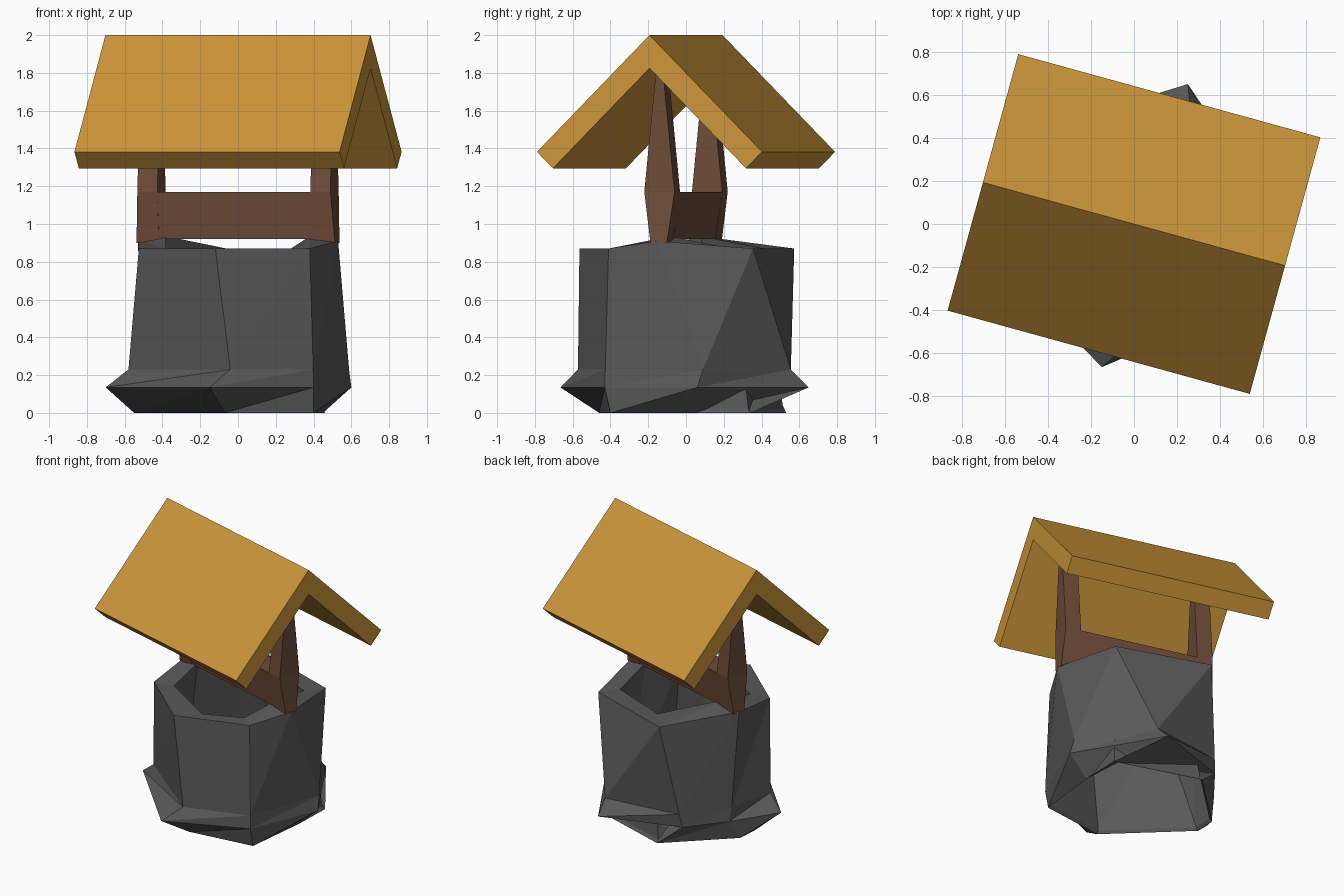
import bpy, bmesh, math
from mathutils import Matrix

if "Cube" in bpy.data.objects:
    bpy.data.objects.remove(bpy.data.objects["Cube"])


def material(name, rgb):
    m = bpy.data.materials.new(name)
    m.diffuse_color = (*rgb, 1)
    m.use_nodes = True
    m.node_tree.nodes["Principled BSDF"].inputs["Base Color"].default_value = m.diffuse_color
    return m


GOLD = material("golden roof", (0.61, 0.305, 0.042))
WOOD = material("brown wood", (0.155, 0.072, 0.04))
STONE = material("grey stone", (0.10, 0.10, 0.10))
TURN = Matrix.Rotation(math.radians(-15.4), 4, 'Z')


def loft(name, rings, mat, closed=False, turn=True):
    """Skin rings of equal count; cap the ends, or close into a tube."""
    bm = bmesh.new()
    vs = [[bm.verts.new(p) for p in ring] for ring in rings]
    n = len(rings[0])
    pairs = list(zip(vs, vs[1:]))
    for a, b in pairs + ([(vs[-1], vs[0])] if closed else []):
        for i in range(n):
            j = (i + 1) % n
            if closed:
                bm.faces.new((a[i], a[j], b[j]))
                bm.faces.new((a[i], b[j], b[i]))
            else:
                bm.faces.new((a[i], a[j], b[j], b[i]))
    if not closed:
        bm.faces.new(vs[0][::-1])
        bm.faces.new(vs[-1])
    if turn:
        bm.transform(TURN)
    bmesh.ops.recalc_face_normals(bm, faces=bm.faces[:])
    me = bpy.data.meshes.new(name)
    bm.to_mesh(me)
    bm.free()
    me.materials.append(mat)
    ob = bpy.data.objects.new(name, me)
    bpy.context.collection.objects.link(ob)
    return ob


# roof: folded slab extruded along the ridge
gable = [(0, 2.0), (0.618, 1.382), (0.53, 1.295), (0, 1.825),
         (-0.53, 1.295), (-0.618, 1.382)]
loft("roof", [[(x, y, z) for y, z in gable] for x in (-0.728, 0.728)], GOLD)

# tapered posts, one at each end
for side, name in ((1, "right_post"), (-1, "left_post")):
    rings = []
    for z, hy, xin, xout in ((0.90, 0.045, 0.42, 0.545),
                             (1.17, 0.083, 0.42, 0.53),
                             (1.80, 0.02, 0.42, 0.53)):
        rings.append([(side * x, y, z) for x, y in
                      ((xin, -hy), (xout, -hy), (xout, hy), (xin, hy))])
    loft(name, rings, WOOD)

# crossbar joining the post feet
bar = [(-0.045, 0.92), (0.045, 0.92), (0.083, 1.17), (-0.083, 1.17)]
loft("crossbar", [[(x, y, z) for y, z in bar] for x in (-0.425, 0.425)], WOOD)


# rough stone wall: foot, flare, step, top edge, inner rim, open shaft
def ring(points, z, raised=None):
    """Points of one course; the two post seats (1 and 4) may sit higher."""
    return [(x, y, raised if raised and i in (1, 4) else z)
            for i, (x, y) in enumerate(points)]


foot = ring([(.40, -.40), (.45, .05), (.46, .34), (-.14, .53),
             (-.54, .15), (-.55, 0), (-.07, -.46)], 0)
flare = ring([(.40, -.43), (.60, .06), (.25, .65), (-.30, .47),
              (-.50, .22), (-.70, -.09), (-.15, -.665)], .135)
step = ring([(.398, -.427), (.588, .09), (.26, .555), (-.285, .485),
             (-.505, .20), (-.58, -.14), (-.04, -.572)], .23)
top = ring([(.38, -.41), (.53, -.15), (.455, .355), (-.185, .573),
            (-.53, .15), (-.525, -.21), (-.12, -.564)], .87, .91)
rim = ring([(.28, -.33), (.38, -.08), (.36, .24), (-.06, .41),
            (-.38, .08), (-.38, -.19), (.02, -.44)], .87, .935)
shaft = [(x * .97, y * .97, .02) for x, y, z in foot]
loft("stone_wall", [foot, flare, step, top, rim, shaft], STONE,
     closed=True, turn=False)
